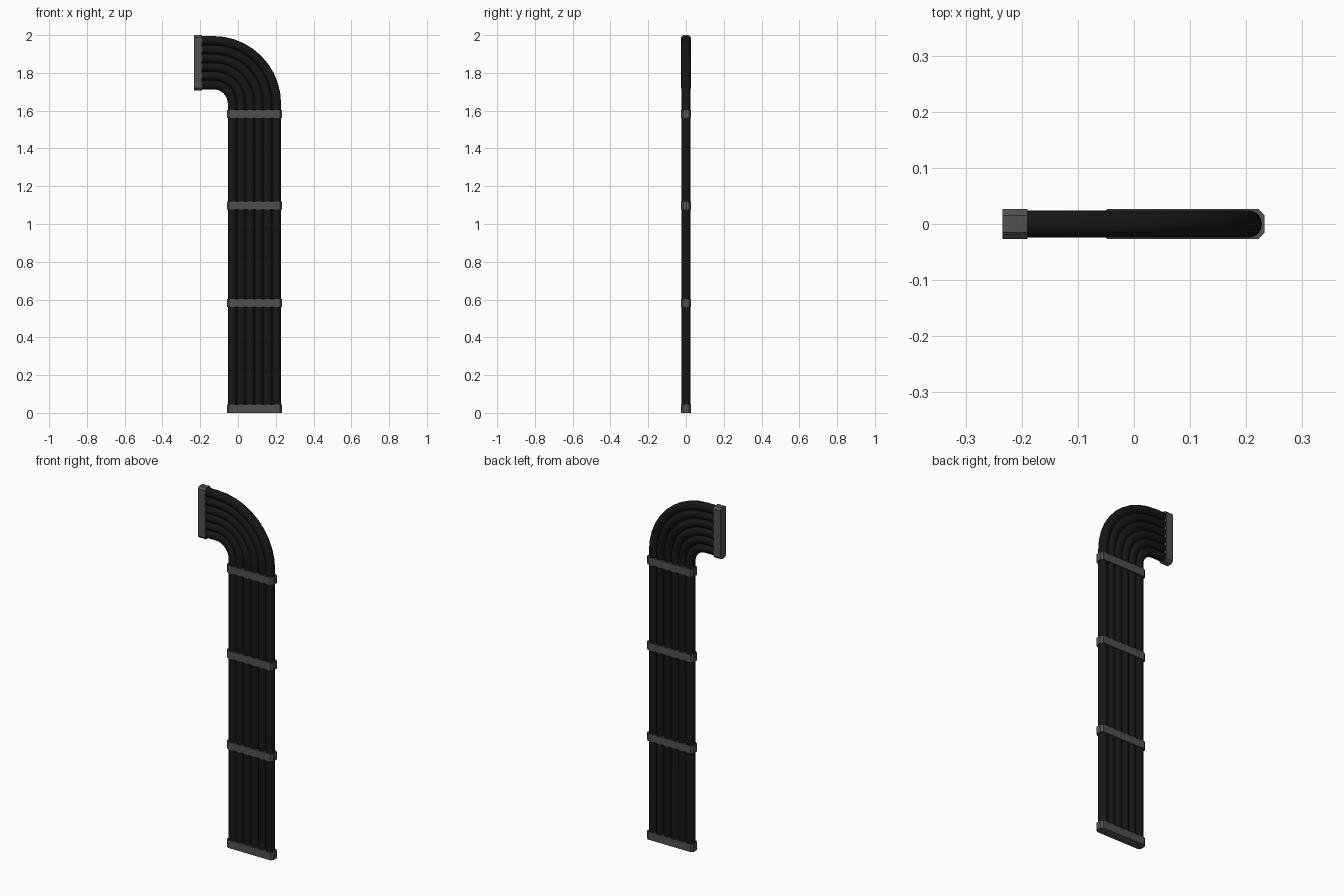
import bpy, bmesh
from math import sin, cos, pi
from mathutils import Vector

if "Cube" in bpy.data.objects:
    bpy.data.objects.remove(bpy.data.objects["Cube"])

RUN_X, END_Z = 0.087, 1.854      # centre of the vertical run / of the horizontal end
PITCH, R = 0.0466, 0.0245        # cable spacing and radius
BEND = Vector((-0.13, 0, 1.637)) # shared centre of the bend
SIDES, STEPS = 16, 10


def material(name, v):
    m = bpy.data.materials.new(name)
    m.diffuse_color = (v, v, v, 1)
    m.use_nodes = True
    m.node_tree.nodes["Principled BSDF"].inputs["Base Color"].default_value = m.diffuse_color
    return m


BLACK = material("black_rubber", 0.008)
GREY = material("grey_plastic", 0.08)


def finish(name, bm, mat, smooth=False):
    bmesh.ops.recalc_face_normals(bm, faces=bm.faces)
    me = bpy.data.meshes.new(name)
    bm.to_mesh(me)
    bm.free()
    me.materials.append(mat)
    ob = bpy.data.objects.new(name, me)
    bpy.context.collection.objects.link(ob)
    if smooth:
        bpy.ops.object.select_all(action='DESELECT')
        ob.select_set(True)
        bpy.context.view_layer.objects.active = ob
        bpy.ops.object.shade_smooth_by_angle(angle=pi / 4)
    return ob


def cable(name, offset):
    """Round tube: vertical run, quarter bend, short horizontal end."""
    rad = RUN_X + offset - BEND.x
    path = [(Vector((RUN_X + offset, 0, 0.01)), 0)]
    for i in range(STEPS + 1):
        a = pi / 2 * i / STEPS
        path.append((BEND + Vector((cos(a), 0, sin(a))) * rad, a))
    path.append((Vector((-0.22, 0, BEND.z + rad)), pi / 2))
    bm = bmesh.new()
    rings = []
    for p, a in path:
        n = Vector((cos(a), 0, sin(a)))
        rings.append([bm.verts.new(p + n * R * cos(t) + Vector((0, R * sin(t), 0)))
                      for t in (2 * pi * k / SIDES for k in range(SIDES))])
    for r0, r1 in zip(rings, rings[1:]):
        for k in range(SIDES):
            j = (k + 1) % SIDES
            bm.faces.new((r0[k], r0[j], r1[j], r1[k]))
    bm.faces.new(rings[0])
    bm.faces.new(rings[-1])
    finish(name, bm, BLACK, True)


def clamp(name, lo, hi, horizontal=False):
    """Flat bar with chamfered corners, across the cables from lo to hi."""
    w, d, c = 0.146, 0.0265, 0.0115
    prof = [(w, d - c), (w - c, d), (c - w, d), (-w, d - c),
            (-w, c - d), (c - w, -d), (w - c, -d), (w, c - d)]
    bm = bmesh.new()
    ends = []
    for h in (lo, hi):
        ends.append([bm.verts.new((h, y, END_Z + u) if horizontal else (RUN_X + u, y, h))
                     for u, y in prof])
    for k in range(8):
        j = (k + 1) % 8
        bm.faces.new((ends[0][k], ends[0][j], ends[1][j], ends[1][k]))
    for e in ends:
        bm.faces.new(e)
    finish(name, bm, GREY)


# six parallel cables
for i in range(6):
    cable(f"cable_{i + 1}", (i - 2.5) * PITCH)

# connectors at both ends and three cable combs
clamp("bottom_connector", 0, 0.044)
clamp("end_connector", -0.234, -0.19, horizontal=True)
for i, z in enumerate((0.581, 1.098, 1.583)):
    clamp(f"cable_comb_{i + 1}", z - 0.0215, z + 0.0215)
